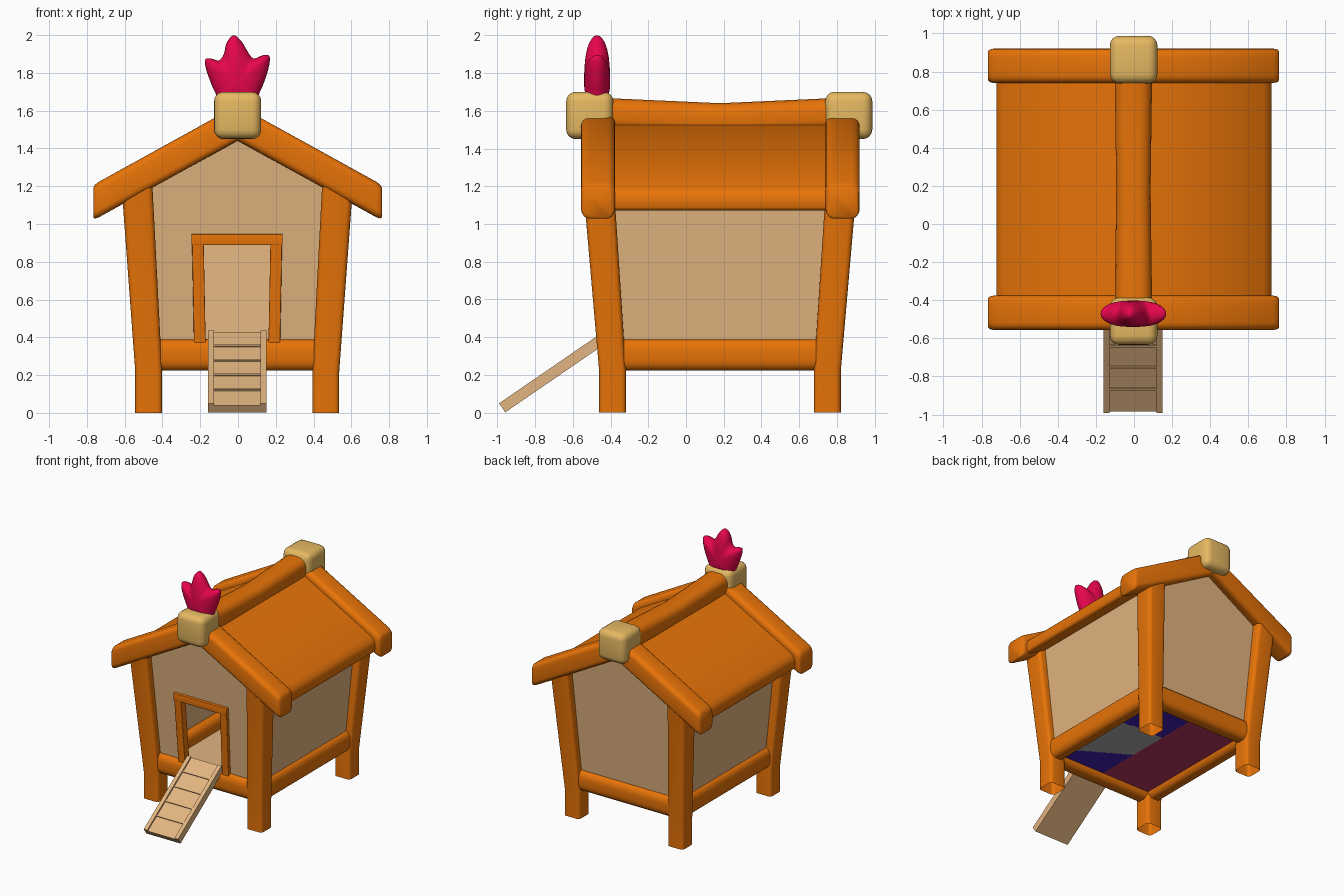
import bpy, bmesh, math
from mathutils import Vector

if "Cube" in bpy.data.objects:
    bpy.data.objects.remove(bpy.data.objects["Cube"])

CY = 0.18          # centre of the house along y


def material(name, r, g, b):
    lin = [((c / 255 + 0.055) / 1.055) ** 2.4 if c > 10 else c / 3294 for c in (r, g, b)]
    m = bpy.data.materials.new(name)
    m.diffuse_color = (*lin, 1)
    m.use_nodes = True
    m.node_tree.nodes["Principled BSDF"].inputs["Base Color"].default_value = m.diffuse_color
    return m


ORANGE = material("orange timber", 233, 116, 8)
TAN = material("tan boards", 226, 180, 128)
STRAW = material("straw block", 230, 185, 98)
RED = material("crimson comb", 240, 6, 80)
MAROON = material("maroon underside", 185, 55, 98)
NAVY = material("navy underside", 66, 28, 180)
GREY = material("grey underside", 175, 175, 175)


def finish(name, bm, *mats, angle=38):
    bmesh.ops.recalc_face_normals(bm, faces=bm.faces)
    me = bpy.data.meshes.new(name)
    bm.to_mesh(me)
    bm.free()
    for m in mats:
        me.materials.append(m)
    me.shade_smooth()
    me.set_sharp_from_angle(angle=math.radians(angle))
    ob = bpy.data.objects.new(name, me)
    bpy.context.collection.objects.link(ob)
    return ob


def section(r, n=4):
    """Square of half size 1 with corners rounded by fraction r."""
    if r == 0:
        return [(1, 1), (-1, 1), (-1, -1), (1, -1)]
    pts = []
    for q, (sx, sy) in enumerate([(1, 1), (-1, 1), (-1, -1), (1, -1)]):
        for i in range(n + 1):
            a = (q + i / n) * math.pi / 2
            pts.append((sx * (1 - r) + r * math.cos(a), sy * (1 - r) + r * math.sin(a)))
    return pts


def loft(name, stations, mat, r=0.0, caps=(True, True), angle=38):
    """Skin rounded squares; station = (centre, half vector u, half vector v)."""
    bm = bmesh.new()
    rings = []
    for c, u, v in stations:
        c, u, v = Vector(c), Vector(u), Vector(v)
        rings.append([bm.verts.new(c + u * a + v * b) for a, b in section(r)])
    for A, B in zip(rings, rings[1:]):
        for i in range(len(A)):
            j = (i + 1) % len(A)
            bm.faces.new((A[i], A[j], B[j], B[i]))
    if caps[0]:
        bm.faces.new(rings[0])
    if caps[1]:
        bm.faces.new(rings[-1])
    return finish(name, bm, mat, angle=angle)


def sheet(name, pts, mat, thick=0.02):
    """Flat wall polygon with a little thickness."""
    bm = bmesh.new()
    face = bm.faces.new([bm.verts.new(p) for p in pts])
    face.normal_update()
    n = face.normal * thick / 2
    out = bmesh.ops.extrude_face_region(bm, geom=[face], use_keep_orig=True)["geom"]
    new = {v for v in out if isinstance(v, bmesh.types.BMVert)}
    for v in bm.verts:
        v.co += n if v in new else -n
    return finish(name, bm, mat)


# corner posts, straight at the foot then leaning outward
for sx, xn in ((-1, "left"), (1, "right")):
    for sy, yn in ((-1, "front"), (1, "back")):
        loft(f"{yn}_{xn}_post",
             [((sx * x - 0.004, CY + sy * y, z), (h, 0, 0), (0, h, 0))
              for x, y, z, h in ((0.469, 0.569, 0, 0.071), (0.469, 0.569, 0.22, 0.071),
                                 (0.532, 0.645, 1.22, 0.082))],
             ORANGE, 0.36, (False, True))

# bottom beams
for s, yn, xn in ((-1, "front", "left"), (1, "back", "right")):
    loft(f"{yn}_bottom_beam", [((x, CY + s * 0.57, 0.307), (0, 0.065, 0), (0, 0, 0.083))
                               for x in (-0.47, 0.47)], ORANGE, 0.7)
    loft(f"{xn}_bottom_beam", [((s * 0.47, CY + y, 0.307), (0.062, 0, 0), (0, 0, 0.083))
                               for y in (-0.57, 0.57)], ORANGE, 0.7)


# walls lean outward with the posts
def wall_y(z):
    return 0.58 + 0.075 * (z - 0.3)


gable = [(0.5, 0.3), (0.55, 1.2), (0, 1.5), (-0.55, 1.2), (-0.5, 0.3)]
door = [(-0.172, 0.3), (-0.19, 0.9), (0.18, 0.9), (0.162, 0.3)]
sheet("front_wall", [(x, CY - wall_y(z), z) for x, z in gable + door], TAN)
sheet("back_wall", [(x, CY + wall_y(z), z) for x, z in gable], TAN)
for s, xn in ((-1, "left"), (1, "right")):
    sheet(f"{xn}_wall", [(s * x, CY + y, z) for x, y, z in
                         ((0.48, -0.57, 0.3), (0.48, 0.57, 0.3),
                          (0.534, 0.64, 1.2), (0.534, -0.64, 1.2))], TAN)

# door frame
for s, xn in ((-1, "left"), (1, "right")):
    loft(f"{xn}_door_jamb", [((s * x - 0.005, CY - wall_y(z) - 0.005, z), (0.031, 0, 0), (0, 0.03, 0))
                             for x, z in ((0.197, 0.36), (0.208, 0.93))], ORANGE, 0.15)
loft("door_lintel", [((x, CY - wall_y(0.917) - 0.005, 0.917), (0, 0.032, 0), (0, 0, 0.029))
                     for x in (-0.245, 0.235)], ORANGE, 0.15)

# floor
loft("floor", [((0, CY, z), (0.45, 0, 0), (0, 0.55, 0)) for z in (0.275, 0.288)], TAN)

# patched underside of the floor
bm = bmesh.new()
bmesh.ops.create_grid(bm, x_segments=72, y_segments=88, size=1)
for v in bm.verts:
    v.co = (v.co.x * 0.45, CY + v.co.y * 0.55, 0.27)
for f in bm.faces:
    c = f.calc_center_median()
    if c.x < 0.02:
        f.material_index = 0
    elif -0.2 + 0.6 * (0.4 - c.x) < c.y < 0.36 - 0.4 * (c.x - 0.15) ** 2:
        f.material_index = 2
    else:
        f.material_index = 1
ob = finish("floor_underside", bm, MAROON, NAVY, GREY)
if ob.data.polygons[0].normal.z > 0:
    ob.data.flip_normals()

# roof panels, one bent slab with soft eaves
half = [(0.722, 0.45), (0.712, 0.8), (0.68, 1.0)]
span = [(-x, k) for x, k in half] + [(0, 1)] + [(x, k) for x, k in reversed(half)]
loft("roof_panels", [((x, CY, 1.512 - 0.55 * abs(x)), (0, 0.57, 0), (0, 0, 0.06 * k))
                     for x, k in span], ORANGE, angle=75)

# gable beams at the front and back
half = [(0.764, 0.84), (0.755, 0.95), (0.735, 1.0)]
span = [(-x, k) for x, k in half] + [(0, 1)] + [(x, k) for x, k in reversed(half)]
for y, yn in ((-0.466, "front"), (0.83, "back")):
    loft(f"{yn}_gable_beam", [((x - 0.002, y, 1.535 - 0.552 * abs(x)), (0, 0.09 * k, 0), (0, 0, 0.094 * k))
                              for x, k in span], ORANGE, 0.45, angle=85)

# sagging ridge log
loft("ridge_log", [((-0.003, CY + 0.6 * t, 1.553 + 0.027 * abs(t)),
                    (0.09 + 0.008 * abs(t), 0, 0), (0, 0, 0.087)) for t in (-1, 0, 1)], ORANGE, 0.7)

# ridge end blocks
for y, yn in ((-0.51, "front"), (0.862, "back")):
    bm = bmesh.new()
    bmesh.ops.create_cube(bm, size=1)
    for v in bm.verts:
        v.co = (v.co.x * 0.25 - 0.002, y + v.co.y * 0.25, 1.575 + v.co.z * 0.25)
    bmesh.ops.bevel(bm, geom=bm.edges[:], offset=0.05, segments=4, profile=0.5, affect='EDGES')
    finish(f"{yn}_ridge_block", bm, STRAW)

# comb: a rounded outline inflated towards its middle
outline = [(0.09, 1.64), (0.112, 1.69), (0.142, 1.76), (0.165, 1.84), (0.166, 1.89), (0.13, 1.893),
           (0.082, 1.876), (0.05, 1.915), (0.02, 1.965), (-0.022, 2.0), (-0.06, 1.96), (-0.075, 1.9),
           (-0.1, 1.866), (-0.14, 1.875), (-0.172, 1.873), (-0.172, 1.83), (-0.145, 1.75),
           (-0.118, 1.69), (-0.09, 1.64)]
curve = []
for i in range(len(outline)):
    p = [Vector(outline[(i + k) % len(outline)]) for k in (-1, 0, 1, 2)]
    for t in (0, 0.33, 0.67):
        curve.append(0.5 * (2 * p[1] + (p[2] - p[0]) * t + (2 * p[0] - 5 * p[1] + 4 * p[2] - p[3]) * t * t
                            + (3 * p[1] - p[0] - 3 * p[2] + p[3]) * t ** 3))
bm = bmesh.new()
mid = Vector((-0.005, 1.75))
levels = [0.15, 0.35, 0.55, 0.7, 0.83, 0.93, 0.98]
rings = []
for s, side in [(s, -1) for s in levels] + [(1, 0)] + [(s, 1) for s in reversed(levels)]:
    depth = side * 0.069 * math.sqrt(1 - s ** 2.6)
    rings.append([bm.verts.new((mid.x + (c.x - mid.x) * s, -0.471 + depth, mid.y + (c.y - mid.y) * s))
                  for c in curve])
for A, B in zip(rings, rings[1:]):
    for i in range(len(A)):
        j = (i + 1) % len(A)
        bm.faces.new((A[i], A[j], B[j], B[i]))
bm.faces.new(rings[0])
bm.faces.new(rings[-1])
finish("comb", bm, RED, angle=80)

# ramp: board, side rails and rungs
foot, head = Vector((-0.005, -0.974, 0.026)), Vector((-0.005, -0.41, 0.413))
along = (head - foot).normalized()
up = Vector((1, 0, 0)).cross(along)


def ramp_bar(name, a, b, x, half_w, low, high):
    pts = [foot.lerp(head, t) + Vector((x, 0, 0)) + up * (low + high) / 2 for t in (a, b)]
    loft(name, [(p, (half_w, 0, 0), up * (high - low) / 2) for p in pts], TAN)


ramp_bar("ramp_board", 0, 1, 0, 0.13, -0.029, 0.016)
for s, xn in ((-1, "left"), (1, "right")):
    ramp_bar(f"{xn}_ramp_rail", 0, 1, s * 0.139, 0.016, -0.029, 0.029)
for i in range(4):
    t = 0.2 + 0.2 * i
    ramp_bar(f"ramp_rung_{i + 1}", t, t + 0.02, 0, 0.125, 0.01, 0.024)
